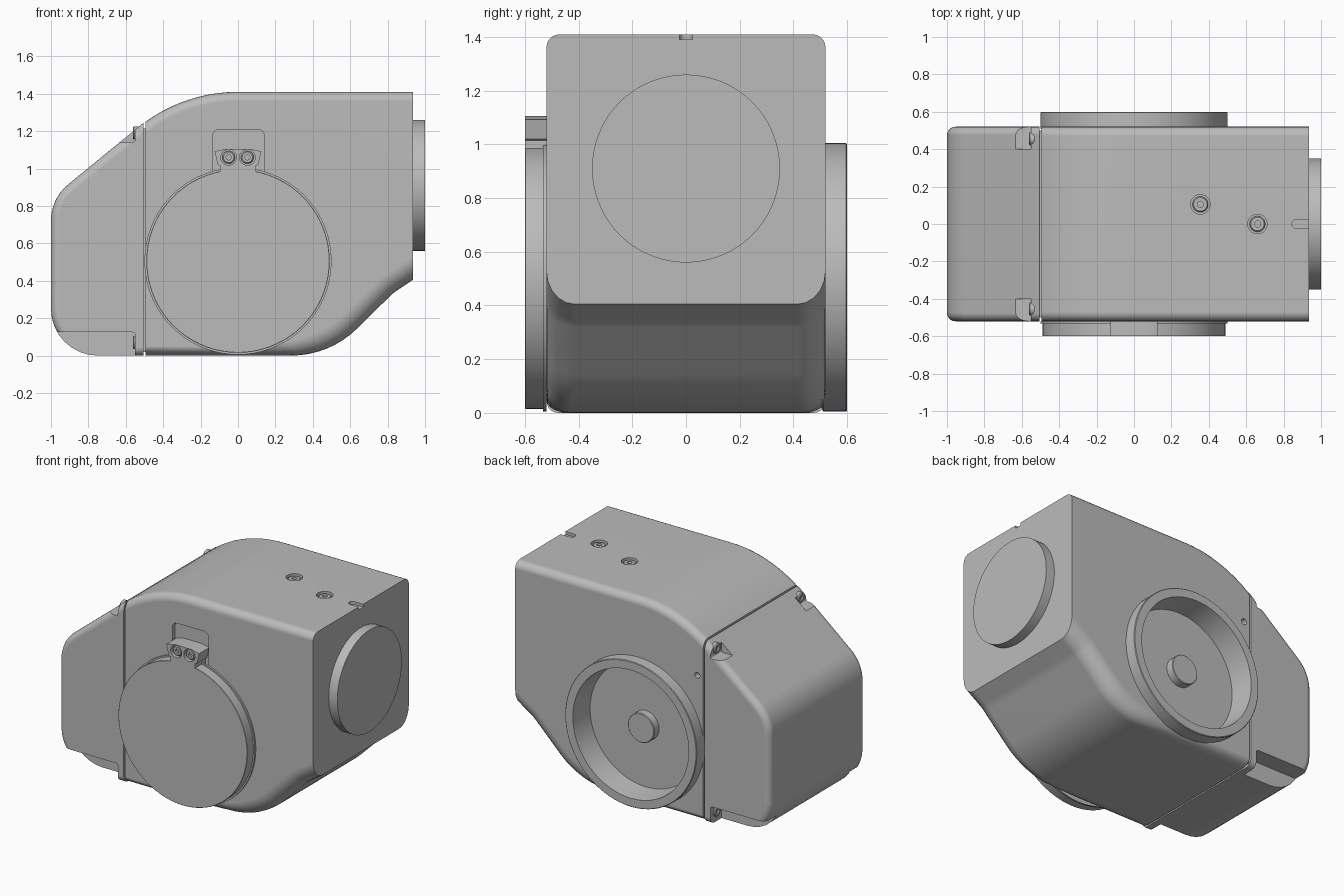
import bpy, bmesh, math
from mathutils import Vector, Matrix

if "Cube" in bpy.data.objects:
    bpy.data.objects.remove(bpy.data.objects["Cube"])

GREY = (0.5, 0.5, 0.5, 1)
grey = bpy.data.materials.new("housing_grey")
grey.use_nodes = True
grey.diffuse_color = GREY
grey.node_tree.nodes["Principled BSDF"].inputs["Base Color"].default_value = GREY

# Matrices that turn the local z axis towards a world direction
FRONT = Matrix.Rotation(math.pi / 2, 4, 'X')
BACK = Matrix.Rotation(-math.pi / 2, 4, 'X')
LEFT = Matrix.Rotation(math.pi / 2, 4, 'Y')
RIGHT = Matrix.Rotation(-math.pi / 2, 4, 'Y')
UP = Matrix.Identity(4)


def finish(name, bm):
    bmesh.ops.remove_doubles(bm, verts=bm.verts, dist=1e-5)
    bmesh.ops.recalc_face_normals(bm, faces=bm.faces)
    mesh = bpy.data.meshes.new(name)
    bm.to_mesh(mesh)
    bm.free()
    mesh.materials.append(grey)
    obj = bpy.data.objects.new(name, mesh)
    bpy.context.collection.objects.link(obj)
    return obj


def activate(obj):
    bpy.ops.object.select_all(action='DESELECT')
    obj.select_set(True)
    bpy.context.view_layer.objects.active = obj


def smooth(obj):
    activate(obj)
    bpy.ops.object.shade_smooth_by_angle(angle=math.radians(32))
    obj.modifiers.new("even_normals", 'WEIGHTED_NORMAL').keep_sharp = True
    return obj


def rounded(corners, steps=8):
    """Outline from (x, z, radius) corners, each rounded by its radius."""
    out = []
    for i, (x, z, r) in enumerate(corners):
        p = Vector((x, z))
        if r == 0:
            out.append(p)
            continue
        a = (Vector(corners[i - 1][:2]) - p).normalized()
        b = (Vector(corners[(i + 1) % len(corners)][:2]) - p).normalized()
        half = a.angle(b) / 2
        centre = p + (a + b).normalized() * r / math.sin(half)
        start = p + a * r / math.tan(half) - centre
        end = p + b * r / math.tan(half) - centre
        sweep = start.angle_signed(end)
        for k in range(steps + 1):
            out.append(centre + Matrix.Rotation(-sweep * k / steps, 2) @ start)
    return out


def prism(name, outline, y0, y1):
    bm = bmesh.new()
    face = bm.faces.new([bm.verts.new((p[0], y0, p[1])) for p in outline])
    ext = bmesh.ops.extrude_face_region(bm, geom=[face])
    moved = [g for g in ext["geom"] if isinstance(g, bmesh.types.BMVert)]
    bmesh.ops.translate(bm, verts=moved, vec=(0, y1 - y0, 0))
    return finish(name, bm)


def lathe(name, profile, origin, turn, sides=64):
    """Spin (radius, height) points about an axis through origin."""
    bm = bmesh.new()
    rings = []
    for r, h in profile:
        angles = [2 * math.pi * i / sides for i in range(sides)]
        rings.append([bm.verts.new((r * math.cos(a), r * math.sin(a), h)) for a in angles])
    for low, high in zip(rings, rings[1:]):
        for i in range(sides):
            j = (i + 1) % sides
            bm.faces.new((low[i], low[j], high[j], high[i]))
    bmesh.ops.dissolve_degenerate(bm, dist=1e-5, edges=bm.edges)
    bm.transform(Matrix.Translation(origin) @ turn)
    return finish(name, bm)


def rod(r, h0, h1, origin, turn, sides=32):
    return lathe("cutter", [(0, h0), (r, h0), (r, h1), (0, h1)], origin, turn, sides)


def box(x0, x1, y0, y1, z0, z1, r=0.0):
    return prism("cutter", rounded([(x0, z0, r), (x0, z1, r), (x1, z1, r), (x1, z0, r)], 4), y0, y1)


def cut(obj, cutters):
    activate(obj)
    for c in cutters:
        mod = obj.modifiers.new("cut", 'BOOLEAN')
        mod.object, mod.operation, mod.solver = c, 'DIFFERENCE', 'EXACT'
        bpy.ops.object.modifier_apply(modifier=mod.name)
        bpy.data.objects.remove(c)


def round_sides(obj, width_at):
    """Bevel the edges of both side faces; width_at gives the radius per edge."""
    mesh = obj.data
    weights = mesh.attributes.new("bevel_weight_edge", 'FLOAT', 'EDGE')
    for e in mesh.edges:
        a, b = (mesh.vertices[i].co for i in e.vertices)
        if abs(a.y - b.y) < 1e-4:
            weights.data[e.index].value = width_at((a + b) / 2)
    mod = obj.modifiers.new("round", 'BEVEL')
    mod.limit_method, mod.width, mod.segments = 'WEIGHT', 1.0, 5
    mod.use_clamp_overlap = False
    activate(obj)
    bpy.ops.object.modifier_apply(modifier=mod.name)


def screw(name, origin, turn, r, height=0.03):
    s = r * 0.4
    smooth(lathe(name, [(r, -height), (r, -0.006), (r - 0.006, 0), (s, 0), (s, -0.015), (0, -0.015)],
                 origin, turn, 24))


HALF = 0.52
AXIS_Z = 0.505

# Main housing
top = [(-0.846 * math.sin(a), 0.564 + 0.846 * math.cos(a))
       for a in (math.radians(35.8) * k / 10 for k in range(10, -1, -1))]
lower = rounded([(0.935, 1.41, 0), (0.935, 0.405, 0), (0.83, 0.335, 0.25),
                 (0.49, 0, 0.5), (-0.495, 0, 0), (-0.495, 1.25, 0)])
housing = prism("main_housing", top + lower[:-1], -HALF, HALF)


def housing_radius(p):
    if abs(p.x - 0.935) < 1e-3 or p.x < -0.494:
        return 0
    if p.z > 0.7:
        return 0.05
    return 0.05 + 0.055 * min(1, max(0, (p.x - 0.1) / 0.4))


round_sides(housing, housing_radius)
top_screws = [(0.355, 0.105, 1.41), (0.66, 0, 1.41)]
cut(housing, [
    rod(0.47, -0.12, 0.1, (0, HALF, AXIS_Z), BACK, 64),
    box(-0.135, 0.14, -0.6, -HALF + 0.03, 0.9, 1.21, 0.035),
    box(0.87, 1.0, -0.025, 0.025, 1.39, 1.5),
    rod(0.025, -0.02, 0.1, (0.87, 0, 1.41), UP),
    rod(0.02, -0.04, 0.1, (-0.45, HALF, 1.0), BACK),
] + [rod(0.052, -0.03, 0.1, p, UP) for p in top_screws])
smooth(housing)
for p in top_screws:
    screw("top_screw", (p[0], p[1], 1.402), UP, 0.042)

# Rear cap with corner notches and its screws
cap = prism("end_cap", rounded([(-0.505, 1.245, 0), (-0.505, 0, 0), (-1, 0, 0.25), (-1, 0.84, 0.25)]),
            -HALF, HALF)
round_sides(cap, lambda p: 0 if p.x > -0.506 else 0.045)
notches = []
for side in (-1, 1):
    y0, y1 = sorted((side * 0.4, side * 0.6))
    notches += [box(-0.8, -0.55, y0, y1, 1.14, 1.5, 0.015),
                box(-1.2, -0.55, y0, y1, -0.2, 0.125, 0.015)]
cut(cap, notches)
smooth(cap)
for side in (-1, 1):
    for z in (1.19, 0.07):
        screw("cap_screw", (-0.562, side * 0.455, z), RIGHT, 0.035)

# Filler behind the seam
box(-0.53, -0.47, -0.5, 0.5, 0.02, 1.215).name = "seam_filler"

# Front disc and end disc
smooth(lathe("front_disc", [(0.5, 0), (0.5, 0.012), (0.49, 0.012), (0.49, 0.078), (0.488, 0.08), (0, 0.08)],
             (0, -HALF, AXIS_Z), FRONT, 72))
smooth(lathe("end_disc", [(0.35, -0.01), (0.35, 0.065), (0, 0.065)], (0.935, 0, 0.91), LEFT, 72))

# Back ring with its recessed floor and pin
smooth(lathe("back_ring", [(0.47, -0.02), (0.5, -0.01), (0.5, 0.076), (0.496, 0.08), (0.44, 0.08),
                           (0.425, -0.085), (0.1, -0.085), (0.1, -0.034), (0.096, -0.03), (0, -0.03)],
             (0, HALF, AXIS_Z), BACK, 72))

# Clamp tab above the front disc
half_tab = [(0.095, 0.97), (0.095, 1.015), (0.108, 1.02), (0.125, 1.092), (0.065, 1.105)]
tab = prism("clamp_tab", half_tab + [(-x, z) for x, z in reversed(half_tab)], -0.6, -0.48)
cut(tab, [rod(0.042, -0.03, 0.05, (x, -0.6, 1.06), FRONT) for x in (-0.05, 0.05)])
smooth(tab)
for x in (-0.05, 0.05):
    screw("clamp_screw", (x, -0.592, 1.06), FRONT, 0.034, 0.025)
